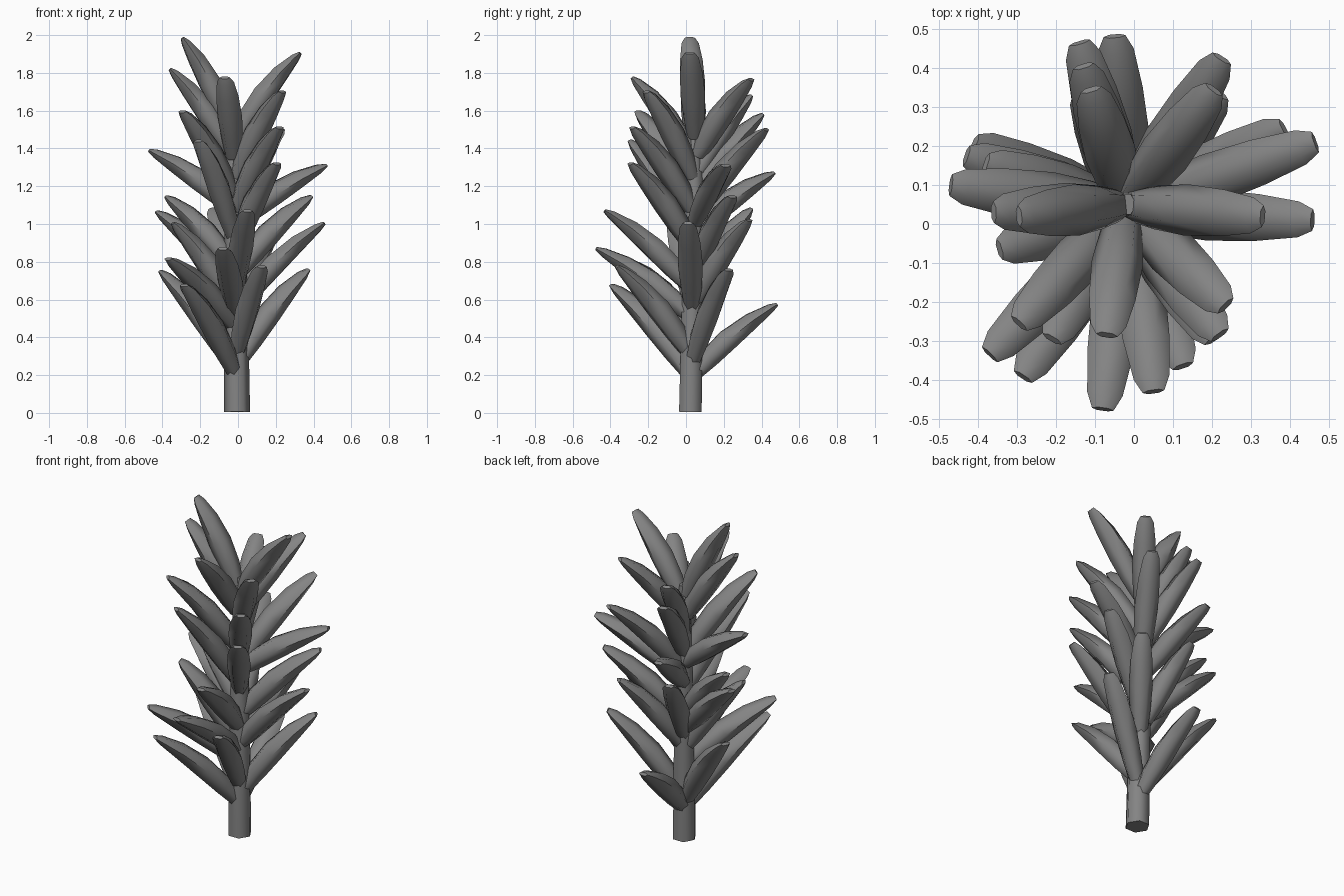
import bpy, bmesh, math
from mathutils import Vector

if "Cube" in bpy.data.objects:
    bpy.data.objects.remove(bpy.data.objects["Cube"])

SIDES = 6

# Dark grey plant colour
mat = bpy.data.materials.new("dark_grey")
mat.diffuse_color = (0.23, 0.23, 0.23, 1)
mat.use_nodes = True
mat.node_tree.nodes["Principled BSDF"].inputs["Base Color"].default_value = mat.diffuse_color


def tube(name, path, sizes, across):
    """Loft six-sided rings along a path; sizes are (half width, half thickness)."""
    bm = bmesh.new()
    rings = []
    for i, (p, (w, t)) in enumerate(zip(path, sizes)):
        tangent = (path[min(i + 1, len(path) - 1)] - path[max(i - 1, 0)]).normalized()
        up = tangent.cross(across).normalized()
        ring = []
        for k in range(SIDES):
            a = 2 * math.pi * k / SIDES
            ring.append(bm.verts.new(p + across * (w * math.cos(a)) + up * (t * math.sin(a))))
        rings.append(ring)
    for r0, r1 in zip(rings, rings[1:]):
        for k in range(SIDES):
            n = (k + 1) % SIDES
            bm.faces.new((r0[k], r0[n], r1[n], r1[k]))
    bm.faces.new(rings[0][::-1])
    bm.faces.new(rings[-1])
    bmesh.ops.recalc_face_normals(bm, faces=bm.faces)
    me = bpy.data.meshes.new(name)
    bm.to_mesh(me)
    bm.free()
    me.materials.append(mat)
    ob = bpy.data.objects.new(name, me)
    bpy.context.collection.objects.link(ob)
    bpy.ops.object.select_all(action='DESELECT')
    ob.select_set(True)
    bpy.context.view_layer.objects.active = ob
    bpy.ops.object.shade_smooth_by_angle(angle=math.radians(65))
    return ob


def stem_at(z):
    f = z / 1.7
    return Vector((-0.005 - 0.02 * f, 0.023 + 0.03 * f, z))


# Leaning, tapering stem
tube("stem", [stem_at(z) for z in (0.005, 0.4, 0.8, 1.2, 1.56)],
     [(r, r) for r in (0.069, 0.066, 0.06, 0.05, 0.03)], Vector((1, 0, 0)))

# Leaves: tip x, y, z and the rise from stem to tip
LEAVES = [
    (-.295, .02, 1.985, .48), (.33, .02, 1.905, .44), (-.36, .03, 1.82, .44),
    (-.07, -.285, 1.775, .42), (-.11, .345, 1.68, .40), (.205, .345, 1.765, .40),
    (.235, -.21, 1.70, .45), (-.295, -.255, 1.595, .45), (-.13, .405, 1.58, .42),
    (.225, .425, 1.50, .44), (.22, -.285, 1.51, .43), (-.21, -.295, 1.44, .50),
    (-.47, .10, 1.39, .30), (.465, .21, 1.31, .30), (-.14, .465, 1.27, .30),
    (.205, -.295, 1.32, .43), (-.38, .155, 1.145, .37), (.385, .245, 1.145, .40),
    (-.43, .175, 1.065, .38), (.05, -.43, 1.07, .40), (.22, .335, 1.02, .43),
    (-.13, .345, 1.08, .43), (-.37, -.335, .815, .35), (.458, .01, 1.005, .44),
    (-.08, -.475, .87, .35), (-.345, -.065, 1.005, .43), (.125, -.365, .775, .45),
    (-.41, .205, .75, .50), (.37, .225, .757, .48), (-.285, -.392, .675, .46),
    (-.05, .482, .575, .37),
]
STATIONS = [(0, .042, .040), (.2, .056, .060), (.45, .066, .064),
            (.72, .060, .050), (.93, .046, .026), (1, .028, .010)]

for i, (x, y, z, rise) in enumerate(LEAVES):
    tip = Vector((x, y, z))
    base = stem_at(z - rise)
    out = Vector((x - base.x, y - base.y, 0))
    base += out.normalized() * 0.02
    bend = base + out * 0.40 + Vector((0, 0, rise * 0.60))
    across = Vector((-out.y, out.x, 0)).normalized()
    path = [base * (1 - t) ** 2 + bend * (2 * t * (1 - t)) + tip * t * t
            for t, _, _ in STATIONS]
    tube(f"leaf_{i + 1:02d}", path, [(w, h) for _, w, h in STATIONS], across)
